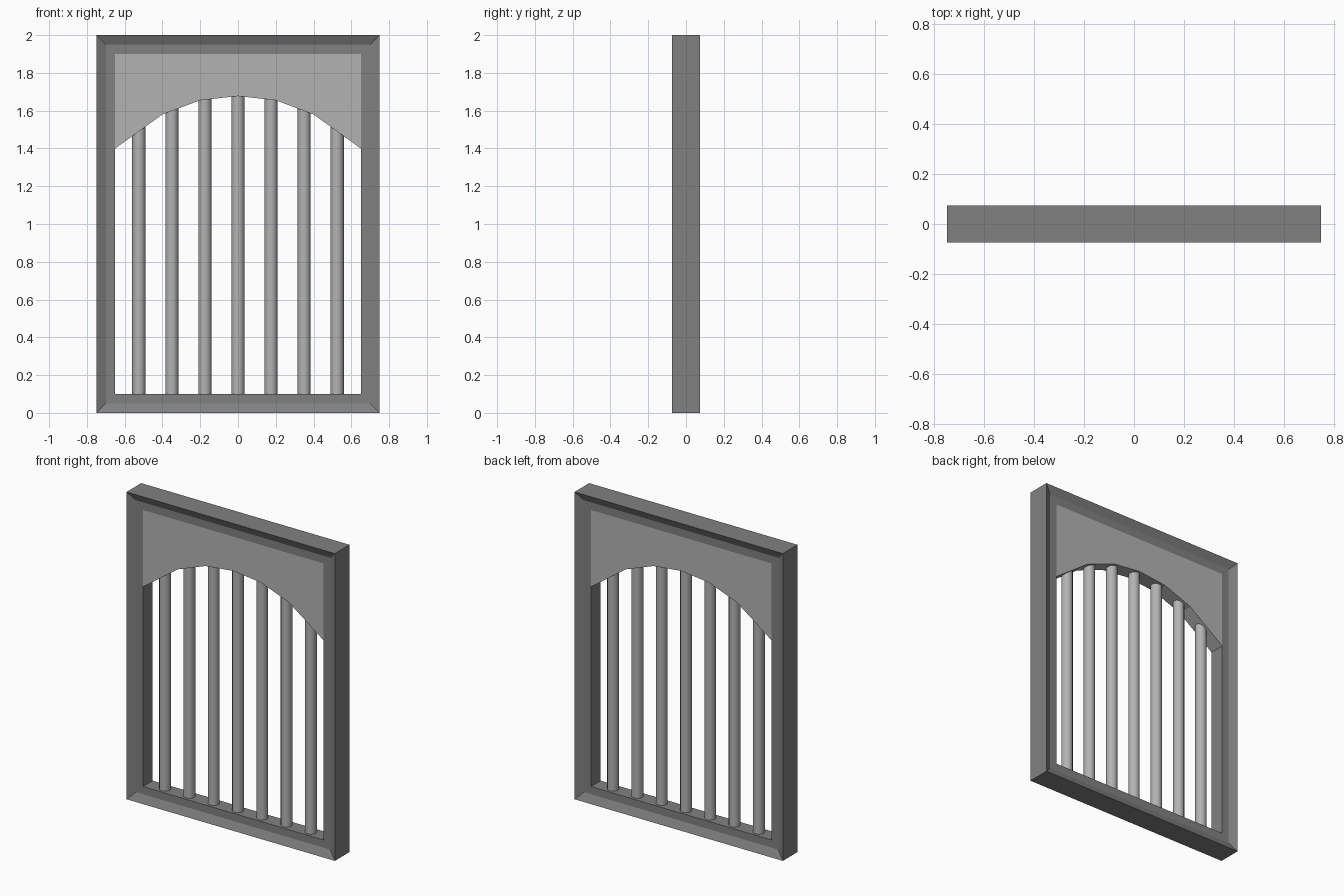
import bpy, bmesh, math

cube = bpy.data.objects.get("Cube")
if cube:
    bpy.data.objects.remove(cube, do_unlink=True)


def make_material(name, value):
    mat = bpy.data.materials.new(name)
    colour = (value, value, value, 1)
    mat.diffuse_color = colour
    mat.use_nodes = True
    mat.node_tree.nodes["Principled BSDF"].inputs["Base Color"].default_value = colour
    return mat


dark_grey = make_material("dark grey", 0.22)
light_grey = make_material("light grey", 0.45)


def finish(name, bm, mat):
    bmesh.ops.recalc_face_normals(bm, faces=bm.faces)
    mesh = bpy.data.meshes.new(name)
    bm.to_mesh(mesh)
    bm.free()
    mesh.materials.append(mat)
    obj = bpy.data.objects.new(name, mesh)
    bpy.context.collection.objects.link(obj)
    return obj


HALF_W, HEIGHT, INSET, DEPTH = 0.75, 2.0, 0.1, 0.05

# Frame: moulding profile (inset, y) carried around the rectangle with mitred corners
profile = [(0, -0.075), (0.05, -DEPTH), (INSET, -DEPTH),
           (INSET, DEPTH), (0.05, DEPTH), (0, 0.075)]
bm = bmesh.new()
rings = []
for inset, y in profile:
    x, low, high = HALF_W - inset, inset, HEIGHT - inset
    corners = [(-x, low), (x, low), (x, high), (-x, high)]
    rings.append([bm.verts.new((cx, y, cz)) for cx, cz in corners])
for i, ring in enumerate(rings):
    following = rings[(i + 1) % len(rings)]
    for j in range(4):
        k = (j + 1) % 4
        bm.faces.new((ring[j], ring[k], following[k], following[j]))
finish("frame", bm, dark_grey)

# Arched panel: half outline mirrored, then given thickness
half_arch = [(0.65, 1.4), (0.4, 1.58), (0.2, 1.655)]
arch = half_arch + [(0, 1.677)] + [(-x, z) for x, z in reversed(half_arch)]
outline = arch + [(-0.65, HEIGHT - INSET), (0.65, HEIGHT - INSET)]
bm = bmesh.new()
face = bm.faces.new([bm.verts.new((x, -DEPTH, z)) for x, z in outline])
solid = bmesh.ops.extrude_face_region(bm, geom=[face])
moved = [v for v in solid["geom"] if isinstance(v, bmesh.types.BMVert)]
bmesh.ops.translate(bm, verts=moved, vec=(0, 2 * DEPTH, 0))
finish("arch_panel", bm, light_grey)


def arch_height(x):
    for (x1, z1), (x0, z0) in zip(arch, arch[1:]):
        if x0 <= x <= x1:
            return z0 + (z1 - z0) * (x - x0) / (x1 - x0)


# Bars: evenly spaced uprights running from the sill into the panel
for i in range(7):
    x = (i - 3) * 0.175
    bottom, top = INSET - 0.02, arch_height(x) + 0.05
    bpy.ops.mesh.primitive_cylinder_add(vertices=12, radius=0.035, depth=top - bottom,
                                        location=(x, 0, (top + bottom) / 2))
    bar = bpy.context.object
    bar.name = f"bar_{i + 1}"
    bar.data.materials.append(light_grey)
    bpy.ops.object.shade_smooth_by_angle(angle=math.radians(40))
